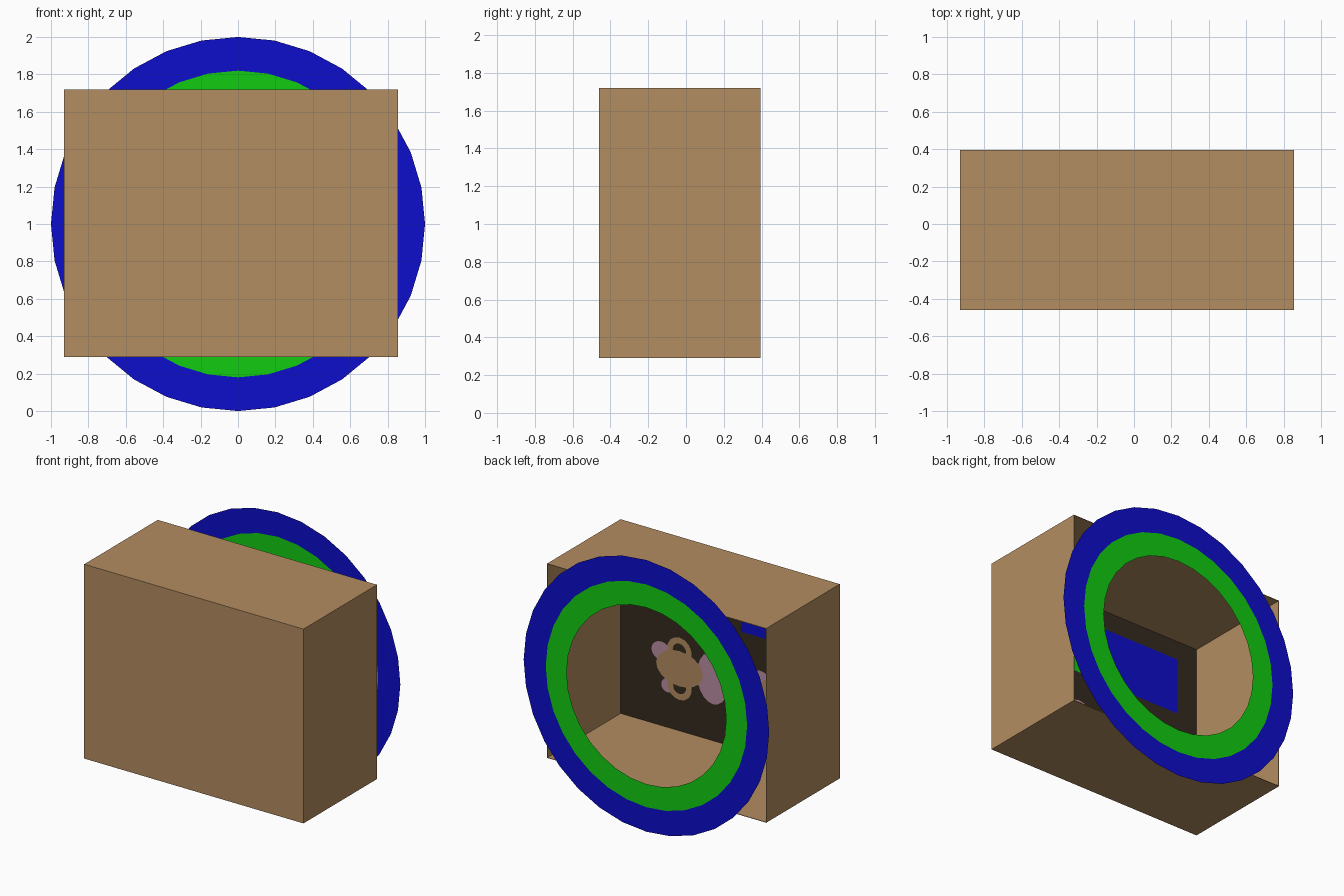
import bpy, bmesh, math

if "Cube" in bpy.data.objects:
    bpy.data.objects.remove(bpy.data.objects["Cube"])

def mat(name, col):
    m = bpy.data.materials.new(name)
    m.diffuse_color = (*col, 1)
    m.use_nodes = True
    m.node_tree.nodes["Principled BSDF"].inputs["Base Color"].default_value = m.diffuse_color
    return m

BROWN = mat("tan_brown", (0.456, 0.266, 0.119))
DARK = mat("dark_brown", (0.035, 0.023, 0.014))
BLUE = mat("blue", (0.004, 0.004, 0.60))
GREEN = mat("green", (0.006, 0.60, 0.006))
PINK = mat("pink", (0.50, 0.27, 0.36))

X0, X1, Y0, Y1, Z0, Z1 = -0.93, 0.855, -0.46, 0.395, 0.29, 1.72

def finish(name, bm, material):
    me = bpy.data.meshes.new(name)
    bm.to_mesh(me)
    bm.free()
    me.materials.append(material)
    ob = bpy.data.objects.new(name, me)
    bpy.context.collection.objects.link(ob)
    return ob

def plate(name, pts, y, material):
    """Flat plate in the x-z plane, facing the back (+y)."""
    bm = bmesh.new()
    f = bm.faces.new([bm.verts.new((x, y, z)) for x, z in pts])
    f.normal_update()
    if f.normal.y < 0:
        f.normal_flip()
    return finish(name, bm, material)

def rect(x0, x1, z0, z1):
    return [(x0, z0), (x1, z0), (x1, z1), (x0, z1)]

def ellipse(cx, cz, rx, rz, n=20):
    return [(cx + rx * math.cos(2 * math.pi * i / n),
             cz + rz * math.sin(2 * math.pi * i / n)) for i in range(n)]

def arch(cx, cz, r_in, r_out, up, n=10):
    a = [math.pi * (i / n * 1.3 - 0.15) for i in range(n + 1)]
    out = [(cx + r_out * math.cos(t), cz + up * r_out * math.sin(t)) for t in a]
    inn = [(cx + r_in * math.cos(t), cz + up * r_in * math.sin(t)) for t in a]
    return out + inn[::-1]

def ring(name, r_in, r_out, y, material, n=32):
    bm = bmesh.new()
    loops = [[bm.verts.new((r * math.sin(2 * math.pi * i / n), y,
                            1 + r * math.cos(2 * math.pi * i / n)))
              for i in range(n)] for r in (r_in, r_out)]
    for i in range(n):
        j = (i + 1) % n
        bm.faces.new((loops[0][i], loops[1][i], loops[1][j], loops[0][j]))
    bmesh.ops.recalc_face_normals(bm, faces=bm.faces)
    return finish(name, bm, material)

# Thin-walled box, open at the back
bm = bmesh.new()
bmesh.ops.create_cube(bm, size=1)
for v in bm.verts:
    v.co = (X1 if v.co.x > 0 else X0, Y1 if v.co.y > 0 else Y0,
            Z1 if v.co.z > 0 else Z0)
bm.normal_update()
bmesh.ops.delete(bm, geom=[f for f in bm.faces if f.normal.y > 0.9],
                 context='FACES_ONLY')
box = finish("box_shell", bm, BROWN)
sol = box.modifiers.new("wall_thickness", 'SOLIDIFY')
sol.thickness = 0.005
sol.offset = -1

# Dark board lining the inside of the front wall
plate("inner_board", rect(X0 + .005, X1 - .005, Z0 + .005, Z1 - .005), Y0 + .007, DARK)

# Coloured panels on the board
plate("blue_panel", rect(-0.755, -0.131, 1.16, 1.575), Y0 + .010, BLUE)
plate("green_panel", rect(0.056, 0.68, 1.16, 1.575), Y0 + .010, GREEN)

# Two painted figures below the panels: pink lobes behind a brown body
for k, cx in enumerate((0.366, -0.443)):
    cz, y = 0.755, Y0 + .010
    for j, (dx, dz, rx, rz) in enumerate(((-.27, .0, .13, .19), (.15, .09, .08, .07),
                                          (.10, -.15, .05, .05))):
        plate(f"pink_lobe_{k}_{j}", ellipse(cx + dx, cz + dz, rx, rz), y + j * .0005, PINK)
    plate(f"brown_body_{k}", ellipse(cx, cz, .19, .13), y + .003, BROWN)
    for up in (1, -1):
        plate(f"brown_arch_{k}_{up}", arch(cx, cz + up * .13, .055, .10, up),
              y + .0035, BROWN)

# Flat double ring behind the box opening
ring("outer_ring", 0.82, 1.0, 0.46, BLUE)
ring("inner_ring", 0.65, 0.82, 0.46, GREEN)
